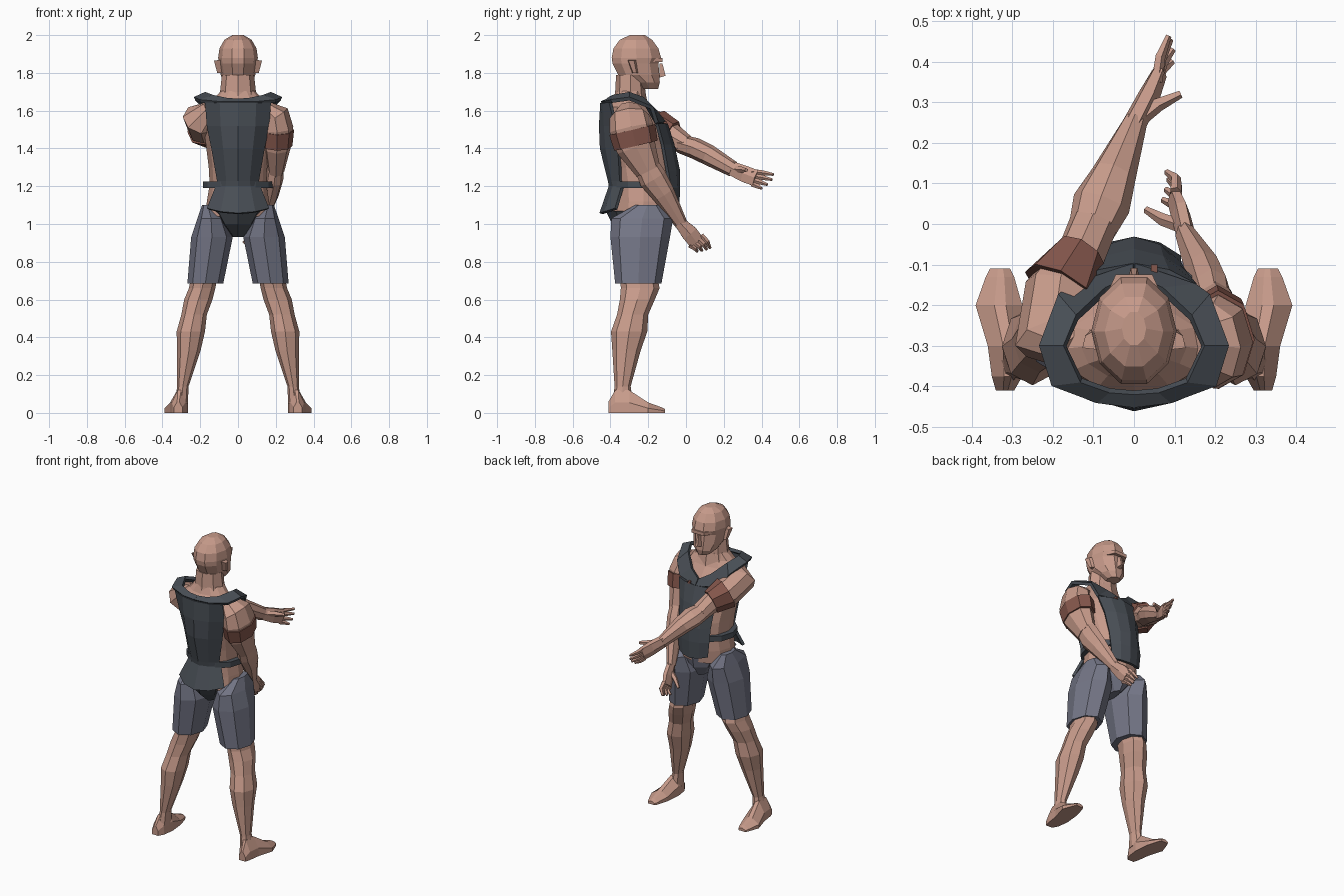
import bpy, bmesh, math
from mathutils import Vector as V

def material(name, rgb):
    m = bpy.data.materials.new(name)
    m.diffuse_color = (*rgb, 1)
    return m

SKIN = material("skin", (0.57, 0.325, 0.255))
VEST = material("slate vest", (0.066, 0.077, 0.092))
SHORT = material("grey blue shorts", (0.175, 0.182, 0.24))
BAND = material("brown leather", (0.235, 0.095, 0.072))

def skin(name, rings, mat, closed=True, caps=True, thick=0):
    """Bridge a list of point rings into one flat-shaded mesh."""
    bm = bmesh.new()
    vs = [[bm.verts.new(p) for p in r] for r in rings]
    n = len(vs[0])
    for a, b in zip(vs, vs[1:]):
        for i in range(n if closed else n - 1):
            j = (i + 1) % n
            bm.faces.new((a[i], a[j], b[j], b[i]))
    if closed and caps:
        bm.faces.new(vs[0][::-1])
        bm.faces.new(vs[-1])
    bmesh.ops.recalc_face_normals(bm, faces=bm.faces)
    me = bpy.data.meshes.new(name)
    bm.to_mesh(me)
    bm.free()
    me.materials.append(mat)
    ob = bpy.data.objects.new(name, me)
    bpy.context.collection.objects.link(ob)
    if thick:
        mod = ob.modifiers.new("thickness", 'SOLIDIFY')
        mod.thickness = thick
        mod.offset = 0
    return ob

def stack(name, rows, mat, n=8, s=1, **kw):
    """Horizontal oval rings given as (z, x0, x1, y0, y1)."""
    rings = []
    for z, x0, x1, y0, y1 in rows:
        rings.append([(s * ((x0 + x1) / 2 + (x1 - x0) / 2 * math.cos(a)),
                       (y0 + y1) / 2 + (y1 - y0) / 2 * math.sin(a), z)
                      for a in (2 * math.pi * i / n for i in range(n))])
    return skin(name, rings, mat, **kw)

def tube(name, path, mat, n=8):
    """Oval tube along (x, y, z, side radius, other radius) points."""
    pts = [V(p[:3]) for p in path]
    rings = []
    for k, p in enumerate(path):
        t = (pts[min(k + 1, len(pts) - 1)] - pts[max(k - 1, 0)]).normalized()
        w = (V((1, 0, 0)) - t * t.x).normalized()
        h = t.cross(w)
        rings.append([pts[k] + w * p[3] * math.cos(a) + h * p[4] * math.sin(a)
                      for a in (2 * math.pi * i / n for i in range(n))])
    return skin(name, rings, mat)

# head, neck and torso
stack("head", [(1.715, -.04, .04, -.24, -.145), (1.75, -.075, .075, -.29, -.135),
               (1.79, -.092, .092, -.365, -.135), (1.85, -.102, .102, -.395, -.14),
               (1.88, -.105, .105, -.40, -.125), (1.93, -.098, .098, -.39, -.14),
               (1.975, -.072, .072, -.355, -.175), (2.0, -.03, .03, -.30, -.215)], SKIN, n=10)
stack("neck", [(1.62, -.12, .12, -.39, -.20), (1.70, -.095, .095, -.375, -.215),
               (1.79, -.085, .085, -.37, -.22)], SKIN)
stack("torso", [(1.04, -.17, .17, -.385, -.08), (1.12, -.165, .165, -.38, -.07),
                (1.21, -.15, .15, -.385, -.065), (1.30, -.155, .155, -.40, -.07),
                (1.42, -.17, .17, -.425, -.10), (1.54, -.185, .185, -.43, -.14),
                (1.62, -.175, .175, -.415, -.20), (1.66, -.13, .13, -.385, -.22),
                (1.705, -.09, .09, -.37, -.22)], SKIN, n=12)
skin("nose", [[(-.016, -.14, 1.775), (.016, -.14, 1.775), (.01, -.14, 1.85), (-.01, -.14, 1.85)],
              [(-.008, -.108, 1.785), (.008, -.108, 1.785), (.005, -.125, 1.85), (-.005, -.125, 1.85)]], SKIN)
skin("brow", [[(-w, y, 1.858), (w, y, 1.858), (w, y, 1.88), (-w, y, 1.88)]
              for w, y in ((.07, -.18), (.045, -.124))], SKIN)
for s in (-1, 1):
    skin("ear", [[(s * .085, -.25, 1.80), (s * .085, -.285, 1.80), (s * .085, -.31, 1.87), (s * .085, -.255, 1.87)],
                 [(s * .108, -.262, 1.80), (s * .11, -.28, 1.80), (s * .127, -.305, 1.865), (s * .12, -.275, 1.865)]], SKIN)

# vest: back panel, front panel, collar with shoulder straps, belt
def panel(name, rows):
    cols = (-1, -.55, 0, .55, 1)
    skin(name, [[(u * hw, yc + (ye - yc) * u * u, z + lift * u * u) for u in cols]
                for z, hw, yc, ye, lift in rows], VEST, closed=False, thick=.018)

panel("vest_back", [(1.055, .16, -.45, -.37, .025), (1.20, .112, -.40, -.335, 0), (1.23, .105, -.405, -.345, 0),
                    (1.40, .135, -.447, -.355, 0), (1.52, .16, -.452, -.37, 0), (1.64, .17, -.445, -.40, .005)])
panel("vest_front", [(1.08, .10, -.045, -.085, .015), (1.19, .11, -.04, -.085, 0), (1.28, .11, -.04, -.10, 0),
                     (1.42, .125, -.07, -.125, 0), (1.53, .15, -.105, -.155, 0)])
collar = [((0, -.105, 1.525), (0, -.135, 1.56)), ((.15, -.155, 1.535), (.07, -.165, 1.60)),
          ((.185, -.18, 1.615), (.14, -.23, 1.665)), ((.23, -.30, 1.663), (.17, -.30, 1.69)),
          ((.20, -.395, 1.65), (.13, -.385, 1.675)), ((.09, -.435, 1.64), (.06, -.41, 1.66)),
          ((0, -.447, 1.64), (0, -.415, 1.655))]
for s in (-1, 1):
    skin("vest_collar", [[(s * x, y, z) for x, y, z in row] for row in collar], VEST, closed=False, thick=.02)
stack("belt", [(1.19, -.185, .185, -.39, -.06), (1.225, -.185, .185, -.39, -.06)], VEST, n=12)
skin("vest_stud", [[(.042, y, 1.53), (.058, y, 1.53), (.058, y, 1.543), (.042, y, 1.543)]
                   for y in (-.13, -.10)], BAND)

# pelvis: dark cloth behind, shorts colour in front
pelvis = stack("pelvis", [(.93, -.03, .03, -.31, -.13), (1.00, -.10, .10, -.39, -.08),
                          (1.07, -.15, .15, -.425, -.068)], VEST)
pelvis.data.materials.append(SHORT)
for p in pelvis.data.polygons:
    p.material_index = int(p.center.y > -.25 and p.normal.z < .9)

# shorts, legs and feet
for s in (-1, 1):
    stack("shorts_leg", [(.685, .078, .268, -.375, -.13), (.93, .028, .248, -.40, -.085),
                         (1.03, .07, .215, -.395, -.068), (1.10, .13, .19, -.27, -.14)], SHORT, s=s)
    stack("lower_leg", [(.76, .10, .24, -.35, -.16), (.66, .12, .26, -.345, -.14),
                        (.60, .135, .285, -.35, -.165), (.52, .165, .30, -.365, -.20),
                        (.43, .175, .325, -.397, -.205), (.33, .198, .322, -.39, -.24),
                        (.14, .262, .322, -.378, -.293), (.05, .265, .335, -.39, -.28)], SKIN, s=s)
    foot = [(-.41, .295, .34, .06), (-.375, .275, .35, .12), (-.30, .265, .36, .12),
            (-.20, .275, .39, .055), (-.13, .295, .365, .03), (-.11, .305, .355, .02)]
    skin("foot", [[(s * x, y, z) for x, z in ((a, 0), (b, 0), (b, h * .45), (a * .4 + b * .6, h),
                                             (a * .65 + b * .35, h), (a, h * .5))]
                  for y, a, b, h in foot], SKIN)

# hanging arm on the right side
tube("right_upper_arm", [(.14, -.30, 1.615, .04, .06), (.195, -.30, 1.57, .08, .105),
                         (.207, -.29, 1.51, .086, .118), (.205, -.265, 1.41, .075, .105),
                         (.20, -.20, 1.28, .045, .068)], SKIN)
tube("right_armband", [(.207, -.285, 1.50, .09, .125), (.205, -.265, 1.415, .083, .118)], BAND)
tube("right_forearm", [(.20, -.215, 1.32, .045, .065), (.19, -.175, 1.24, .05, .075),
                       (.172, -.12, 1.16, .045, .062), (.125, -.025, 1.0, .024, .034)], SKIN)
tube("right_palm", [(.13, -.035, 1.01, .024, .034), (.115, .02, .95, .024, .05),
                    (.10, .055, .905, .018, .048)], SKIN, n=6)
# reaching arm on the left side
tube("left_upper_arm", [(-.14, -.31, 1.60, .06, .05), (-.195, -.28, 1.555, .10, .09),
                        (-.18, -.165, 1.51, .09, .09), (-.13, -.075, 1.463, .06, .07),
                        (-.10, .0, 1.42, .06, .052)], SKIN)
tube("left_armband", [(-.18, -.16, 1.51, .10, .10), (-.13, -.075, 1.467, .066, .084)], BAND)
tube("left_forearm", [(-.11, -.03, 1.425, .055, .05), (-.08, .05, 1.40, .072, .056),
                      (-.05, .12, 1.365, .056, .055), (.003, .25, 1.29, .03, .042)], SKIN)
tube("left_palm", [(-.002, .24, 1.295, .03, .042), (.035, .31, 1.265, .028, .05),
                   (.062, .37, 1.243, .02, .05)], SKIN, n=6)

# fingers and thumbs
def digit(name, a, b, bend, r=.015):
    a, b = V(a), V(b)
    mid = (a + b) / 2 + V(bend)
    tube(name, [(*a, r, r), (*mid, r * .9, r * .9), (*b, r * .5, r * .5)], SKIN, n=5)

left_tips = [(.085, .463, 1.262), (.09, .455, 1.235), (.096, .43, 1.208), (.095, .40, 1.188)]
right_tips = [(.08, .128, .872), (.085, .11, .864), (.078, .085, .858), (.07, .06, .855)]
for i in range(4):
    digit("left_finger", (.055, .35, 1.278 - .022 * i), left_tips[i], (-.006, .005, 0))
    digit("right_finger", (.102, .08 - .02 * i, .94 - .017 * i), right_tips[i], (.012, .008, 0))
digit("left_thumb", (.015, .26, 1.29), (.115, .32, 1.285), (-.005, .005, 0), .02)
digit("right_thumb", (.115, -.005, .97), (.03, .035, .90), (0, -.005, .005), .018)
